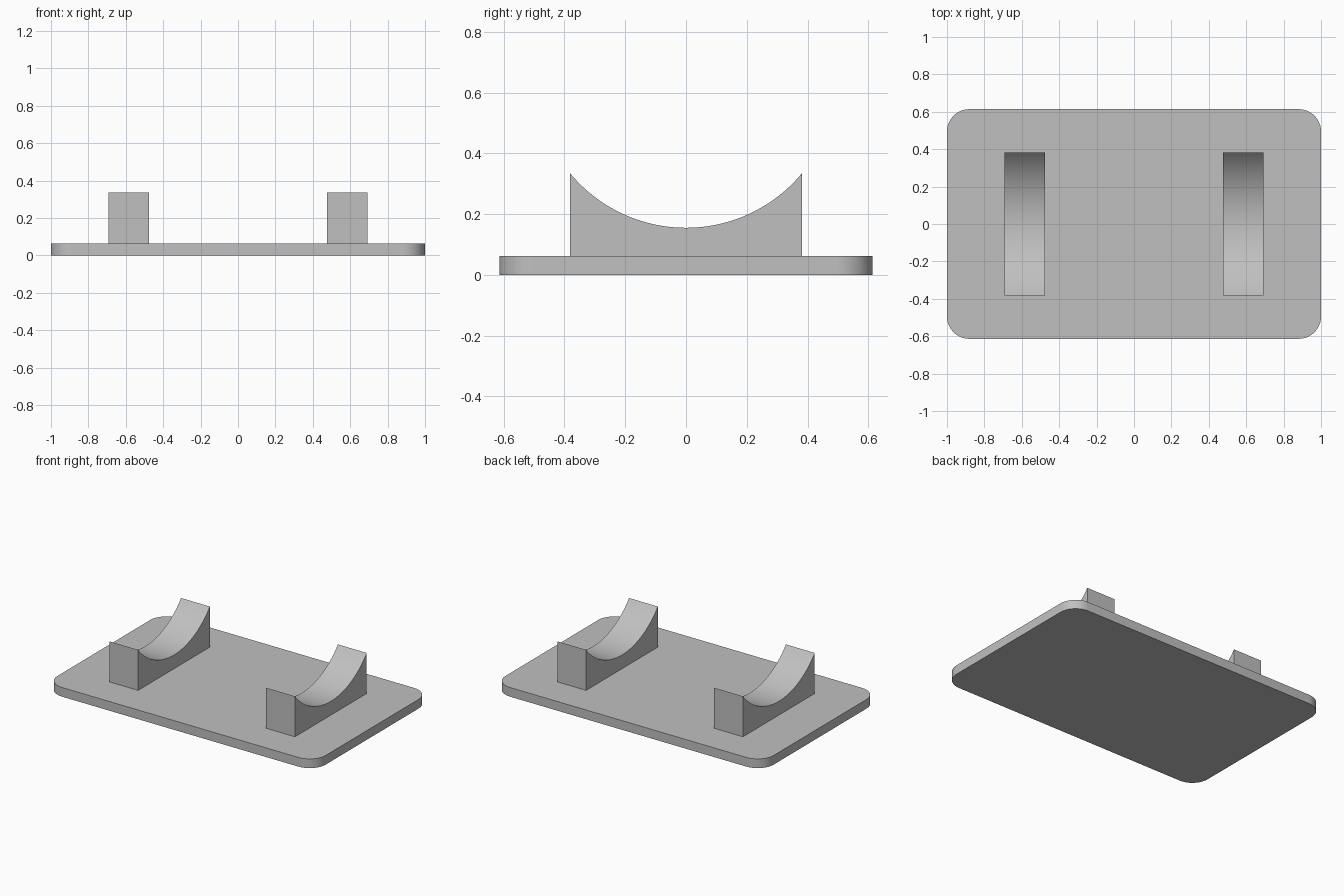
import bpy
import bmesh
from math import sin, cos, asin, pi, radians
from mathutils import Vector

cube = bpy.data.objects.get("Cube")
if cube:
    bpy.data.objects.remove(cube, do_unlink=True)

# Single grey material
grey = bpy.data.materials.new("plain grey")
grey.use_nodes = True
colour = (0.53, 0.53, 0.53, 1)
grey.diffuse_color = colour
grey.node_tree.nodes["Principled BSDF"].inputs["Base Color"].default_value = colour


def extrude_profile(name, points, direction):
    """Make a solid by sweeping a closed profile along a direction."""
    bm = bmesh.new()
    face = bm.faces.new([bm.verts.new(p) for p in points])
    swept = bmesh.ops.extrude_face_region(bm, geom=[face], use_keep_orig=True)
    verts = [g for g in swept["geom"] if isinstance(g, bmesh.types.BMVert)]
    bmesh.ops.translate(bm, verts=verts, vec=Vector(direction))
    bmesh.ops.recalc_face_normals(bm, faces=bm.faces)
    mesh = bpy.data.meshes.new(name)
    bm.to_mesh(mesh)
    bm.free()
    mesh.materials.append(grey)
    obj = bpy.data.objects.new(name, mesh)
    bpy.context.collection.objects.link(obj)
    bpy.ops.object.select_all(action="DESELECT")
    obj.select_set(True)
    bpy.context.view_layer.objects.active = obj
    bpy.ops.object.shade_smooth_by_angle(angle=radians(30))
    return obj


# Base plate with rounded corners
half_x, half_y, thick, corner = 1.0, 0.614, 0.062, 0.12
steps = 12
outline = []
for quarter, (sx, sy) in enumerate([(1, 1), (-1, 1), (-1, -1), (1, -1)]):
    for i in range(steps + 1):
        a = (quarter + i / steps) * pi / 2
        outline.append((sx * (half_x - corner) + corner * cos(a),
                        sy * (half_y - corner) + corner * sin(a), 0))
extrude_profile("base_plate", outline, (0, 0, thick))

# Pair of cradles with a circular hollow on top
half_len, low, high = 0.382, 0.155, 0.335
rise = high - low
radius = (half_len ** 2 + rise ** 2) / (2 * rise)
sweep = asin(half_len / radius)
inner, outer = 0.477, 0.692
segments = 40
for name, x in (("left_cradle", inner), ("right_cradle", -outer)):
    profile = [(x, half_len, thick - 0.01), (x, -half_len, thick - 0.01)]
    for i in range(segments + 1):
        a = sweep * (2 * i / segments - 1)
        profile.append((x, radius * sin(a), low + radius * (1 - cos(a))))
    extrude_profile(name, profile, (outer - inner, 0, 0))
